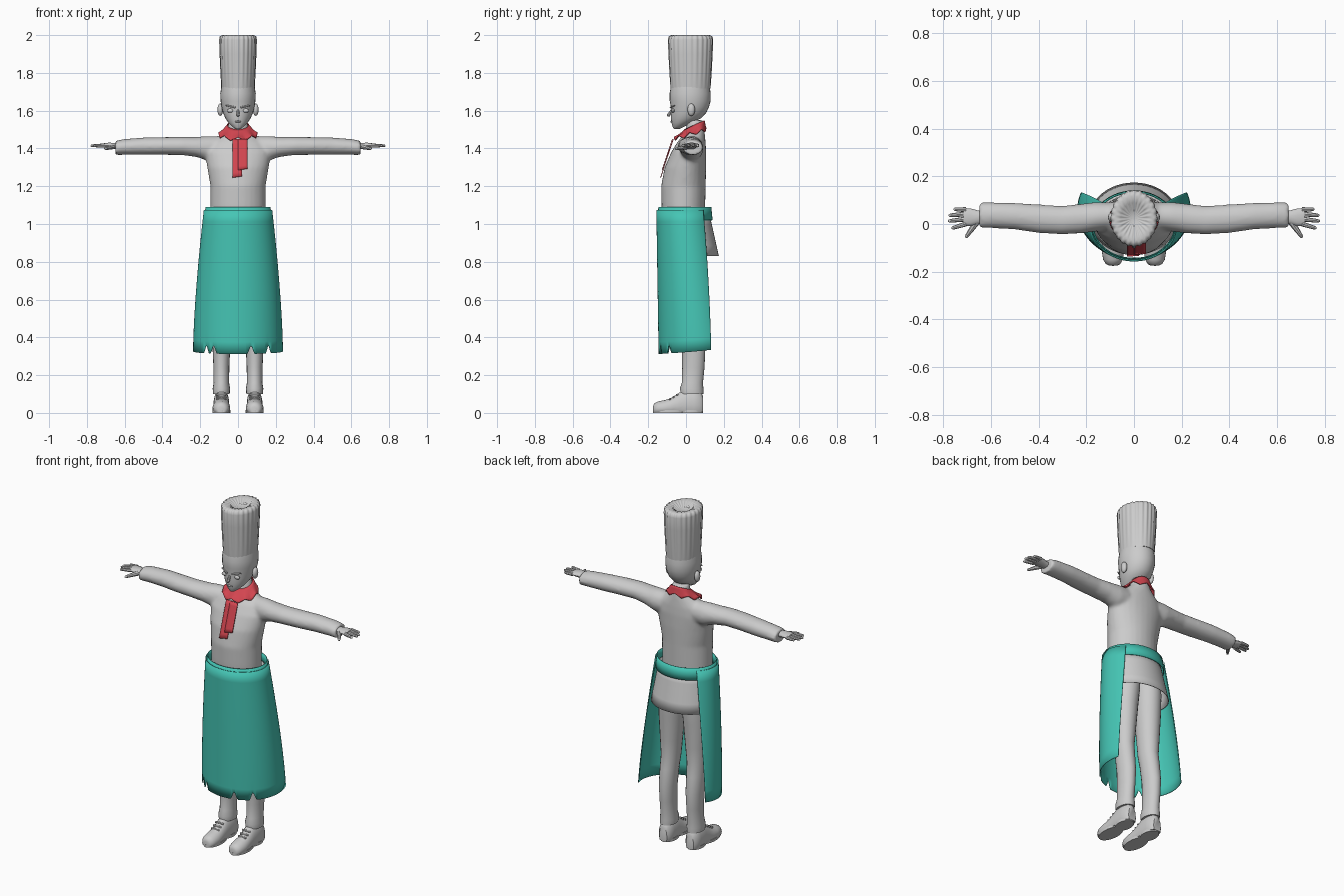
import bpy, bmesh
from math import sin, cos, pi, radians
from mathutils import Vector

cube = bpy.data.objects.get("Cube")
if cube:
    bpy.data.objects.remove(cube, do_unlink=True)


def material(name, rgb):
    m = bpy.data.materials.new(name)
    m.use_nodes = True
    m.diffuse_color = (*rgb, 1)
    m.node_tree.nodes["Principled BSDF"].inputs["Base Color"].default_value = (*rgb, 1)
    return m


GREY = material("light grey", (0.6, 0.6, 0.6))
RED = material("scarf red", (0.65, 0.06, 0.08))
TEAL = material("apron teal", (0.06, 0.56, 0.46))


def finish(name, bm, mat, angle=40):
    bmesh.ops.remove_doubles(bm, verts=bm.verts, dist=0.0001)
    bmesh.ops.recalc_face_normals(bm, faces=bm.faces)
    me = bpy.data.meshes.new(name)
    bm.to_mesh(me)
    bm.free()
    me.materials.append(mat)
    ob = bpy.data.objects.new(name, me)
    bpy.context.collection.objects.link(ob)
    bpy.ops.object.select_all(action="DESELECT")
    ob.select_set(True)
    bpy.context.view_layer.objects.active = ob
    bpy.ops.object.shade_smooth_by_angle(angle=radians(angle))
    return ob


def skin(bm, rings):
    """Join rings of points into a capped skin."""
    loops = [[bm.verts.new(p) for p in r] for r in rings]
    n = len(loops[0])
    for a, b in zip(loops, loops[1:]):
        for i in range(n):
            j = (i + 1) % n
            bm.faces.new((a[i], a[j], b[j], b[i]))
    bm.faces.new(loops[0][::-1])
    bm.faces.new(loops[-1])


def ellipse(c, u, v, n=24):
    c, u, v = Vector(c), Vector(u), Vector(v)
    return [c + u * cos(2 * pi * i / n) + v * sin(2 * pi * i / n) for i in range(n)]


def level(z, rx, yf, yb, x=0, n=28):
    return ellipse((x, (yf + yb) / 2, z), (rx, 0, 0), (0, (yb - yf) / 2, 0), n)


def slice_x(x, y, z, ry, rz, n=20):
    return ellipse((x, y, z), (0, ry, 0), (0, 0, rz), n)


def tube(bm, a, b, ra, rb, n=8):
    """Rounded finger-like limb."""
    a, b = Vector(a), Vector(b)
    d = (b - a).normalized()
    u = d.orthogonal().normalized()
    v = d.cross(u)
    steps = ((0, ra), (0.5, (ra + rb) / 2), (0.85, rb), (0.96, rb * 0.75), (1, rb * 0.3))
    skin(bm, [ellipse(a.lerp(b, t), u * r, v * r, n) for t, r in steps])


def blob(bm, c, size, seg=12):
    new = bmesh.ops.create_uvsphere(bm, u_segments=seg, v_segments=8, radius=1)["verts"]
    bmesh.ops.scale(bm, vec=size, verts=new)
    bmesh.ops.translate(bm, vec=c, verts=new)


def sheet(name, f, nu, nv, mat, thick=0.004):
    """Thin cloth surface from f(u, v)."""
    bm = bmesh.new()
    g = [[bm.verts.new(f(i / nu, j / nv)) for i in range(nu + 1)] for j in range(nv + 1)]
    for j in range(nv):
        for i in range(nu):
            bm.faces.new((g[j][i], g[j][i + 1], g[j + 1][i + 1], g[j + 1][i]))
    ob = finish(name, bm, mat, 50)
    s = ob.modifiers.new("cloth", "SOLIDIFY")
    s.thickness = thick
    s.offset = 0
    return ob


def mix(a, b, t):
    return a + (b - a) * t


# Shirt: torso and sleeves fused into one smooth body
bm = bmesh.new()
skin(bm, [level(*r) for r in (
    (1.02, .145, -.125, .1), (1.1, .146, -.13, .102), (1.2, .146, -.132, .104),
    (1.3, .163, -.113, .107), (1.38, .175, -.078, .107), (1.43, .15, -.048, .104),
    (1.47, .095, -.018, .1), (1.5, .06, .0, .097), (1.55, .045, .005, .09))])
for s in (-1, 1):
    skin(bm, [slice_x(s * x, y, z, ry, rz) for x, y, z, ry, rz in (
        (.08, .035, 1.4, .055, .065), (.16, .03, 1.4, .062, .066), (.22, .023, 1.408, .062, .053),
        (.3, .016, 1.413, .06, .048), (.4, .022, 1.413, .06, .047), (.5, .033, 1.412, .056, .046),
        (.6, .037, 1.408, .054, .042), (.648, .036, 1.403, .054, .038))])
shirt = finish("shirt", bm, GREY)
rm = shirt.modifiers.new("fuse", "REMESH")
rm.mode, rm.voxel_size, rm.use_smooth_shade = "VOXEL", 0.009, True
sm = shirt.modifiers.new("soften", "SMOOTH")
sm.factor, sm.iterations = 0.5, 6

# Head with jaw, brow, nose and ears
bm = bmesh.new()
skin(bm, [level(*r) for r in (
    (1.503, .012, -.064, -.035), (1.515, .03, -.071, -.01), (1.535, .05, -.076, .03),
    (1.56, .067, -.08, .08), (1.59, .08, -.081, .108), (1.62, .087, -.08, .122),
    (1.65, .092, -.086, .13), (1.69, .094, -.087, .131), (1.73, .088, -.08, .125))])
tube(bm, (0, -.074, 1.605), (0, -.097, 1.57), .006, .009)
blob(bm, (0, -.077, 1.542), (.017, .006, .005))
for s in (-1, 1):
    blob(bm, (s * .04, -.068, 1.6), (.019, .009, .011))
    tube(bm, (s * .015, -.082, 1.617), (s * .065, -.06, 1.628), .005, .004)
    blob(bm, (s * .094, .028, 1.605), (.015, .02, .033))
finish("head", bm, GREY)

# Tall pleated hat with a sunken crown
bm = bmesh.new()
N = 144
rings = []
for z, r, pleat in ((1.718, .088, 0), (1.735, .089, .004), (1.8, .092, .012), (1.9, .096, .016),
                    (1.975, .098, .02), (1.993, .094, .03), (2.0, .08, .05), (1.993, .055, .06),
                    (1.975, .03, .05), (1.97, .006, 0)):
    row = []
    for i in range(N):
        a = 2 * pi * i / N
        k = r * (1 + pleat * cos(24 * a))
        row.append(Vector((k * cos(a), .024 + 1.2 * k * sin(a), z)))
    rings.append(row)
skin(bm, rings)
finish("hat", bm, GREY, 60)

# Hands
for s, side in ((-1, "right"), (1, "left")):
    bm = bmesh.new()
    skin(bm, [slice_x(s * x, y, z, ry, rz, 14) for x, y, z, ry, rz in (
        (.62, .028, 1.412, .026, .019), (.655, .028, 1.413, .029, .017),
        (.685, .028, 1.416, .037, .015), (.715, .03, 1.417, .037, .01))])
    for y0, x1, y1 in ((.0, .765, -.018), (.021, .78, .012), (.042, .778, .036), (.06, .757, .062)):
        tube(bm, (s * .705, y0, 1.416), (s * x1, y1, 1.414), .0105, .0075)
    tube(bm, (s * .66, .008, 1.41), (s * .706, -.057, 1.398), .014, .008)
    finish(side + "_hand", bm, GREY)

# Neck scarf: tilted collar with a zigzag hem, and two hanging tails


def collar(u, v):
    a = 2 * pi * u
    zig = abs((u * 8) % 1 - .5) * 2
    z = 1.524 - .024 * cos(a) - v * (.06 - .02 * zig * v)
    return Vector((mix(.055, .103, v) * sin(a), mix(.045, .021, v) - mix(.052, .085, v) * cos(a), z))


sheet("scarf_collar", collar, 64, 5, RED)
for name, x0, x1, z0, lift in (("scarf_long_tail", -.03, .022, 1.245, .0),
                               ("scarf_short_tail", .0, .05, 1.285, .005)):
    def tail(u, v):
        z = mix(1.45, z0 + .008 * u, v)
        return Vector((mix(x0, x1, u), -.067 - lift - .33 * (1.45 - z), z))
    sheet(name, tail, 4, 8, RED)

# Shirt tail flaring below the belt
sheet("shirt_tail", lambda u, v: Vector((
    mix(.155, .186, v) * sin(2 * pi * u),
    mix(0, .022, v) - mix(.123, .15, v) * cos(2 * pi * u),
    mix(1.05, .83, v))), 48, 4, GREY)

# Apron belt
sheet("apron_belt", lambda u, v: Vector((
    mix(.17, .177, v) * sin(2 * pi * u),
    -.006 - mix(.138, .145, v) * cos(2 * pi * u),
    mix(1.09, 1.02, v))), 48, 2, TEAL)

# Apron wrapped round the front, open behind, with a torn hem
NOTCHES = (-45, -33, 17, 43)


def apron(u, v):
    half = mix(132, 111, v)
    deg = mix(-half, half, u)
    a = radians(deg)
    torn = max(max(0, .05 - abs(deg - n) * .011) for n in NOTCHES)
    hem = .312 + .022 * abs(deg / 111) ** 2 + (torn if v == 1 else 0)
    e = 1 - (1 - v) ** 1.5
    return Vector((mix(.179, .236, e) * sin(a), mix(-.008, .06, v) - mix(.147, .203, v) * cos(a),
                   mix(1.075, hem, v)))


sheet("apron", apron, 110, 12, TEAL)

# Trousers, shoes and laces on each side
for s, side in ((-1, "right"), (1, "left")):
    bm = bmesh.new()
    skin(bm, [level(z, rx, yf, yb, s * x, 20) for z, x, rx, yf, yb in (
        (.1, .088, .044, -.028, .092), (.13, .088, .046, -.032, .092), (.16, .088, .041, -.022, .09),
        (.24, .088, .042, -.02, .098), (.33, .088, .046, -.02, .102), (.43, .087, .049, -.032, .09),
        (.5, .085, .052, -.045, .08), (.6, .083, .06, -.05, .085), (.75, .08, .07, -.06, .095),
        (.86, .075, .074, -.07, .105), (.98, .07, .075, -.08, .1))])
    finish(side + "_trouser_leg", bm, GREY)

    bm = bmesh.new()
    rings = []
    for y, w, h in ((-.174, .018, .035), (-.168, .03, .05), (-.15, .041, .06), (-.115, .047, .067),
                    (-.08, .045, .078), (-.045, .042, .1), (-.01, .042, .125), (.04, .042, .13),
                    (.075, .038, .115), (.09, .025, .09)):
        rings.append([Vector((s * .088 + w * cos(a), y, .006 + (h - .006) * max(0, .3 + .7 * sin(a))))
                      for a in (2 * pi * i / 24 for i in range(24))])
    skin(bm, rings)
    finish(side + "_shoe", bm, GREY)

    bm = bmesh.new()
    outline = [level(z, .047, -.176, .0, s * .088, 24) for z in (0, .014)]
    skin(bm, outline)
    skin(bm, [level(z, .042, -.04, .09, s * .088, 24) for z in (0, .016)])
    finish(side + "_sole", bm, GREY)

    bm = bmesh.new()
    for y, z in ((-.085, .079), (-.066, .089), (-.047, .102)):
        tube(bm, (s * .088 - .026, y, z - .006), (s * .088 + .026, y, z - .006), .006, .006)
    finish(side + "_laces", bm, GREY)
